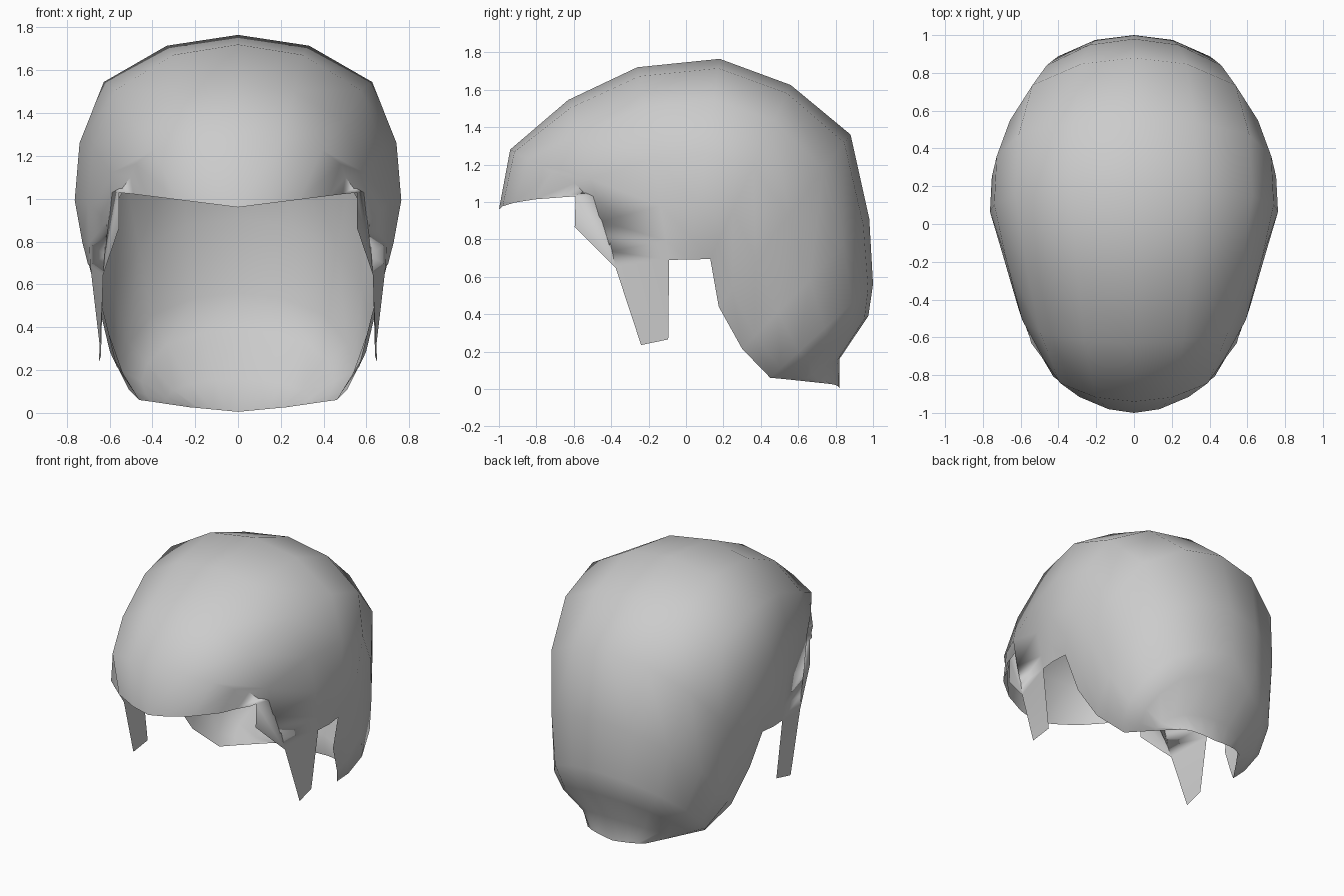
import bpy

# Ribs fan from the centre line over the head down to the hairline at the side.
# Each rib: centre point (y, z), hairline point (x, y, z), widest x, fullness of the curve
ribs = [
    ((-1.00, 0.96), (0.555, -0.59, 1.03), 0.555, 0.0),   # fringe edge
    ((-0.94, 1.28), (0.60, -0.46, 1.03), 0.51, 0.8),
    ((-0.63, 1.545), (0.63, -0.375, 0.645), 0.61, 0.95),
    ((-0.26, 1.72), (0.69, -0.09, 0.69), 0.70, 0.95),    # crown
    ((0.18, 1.765), (0.70, 0.02, 0.692), 0.755, 1.0),
    ((0.56, 1.625), (0.69, 0.13, 0.695), 0.75, 0.95),    # behind the ear
    ((0.88, 1.36), (0.62, 0.175, 0.44), 0.70, 0.8),
    ((0.98, 0.91), (0.565, 0.30, 0.215), 0.64, 0.65),
    ((1.00, 0.56), (0.46, 0.45, 0.06), 0.57, 0.6),
    ((0.975, 0.39), (0.40, 0.535, 0.052), 0.47, 0.6),
    ((0.82, 0.16), (0.34, 0.62, 0.043), 0.36, 0.3),      # nape
    ((0.82, 0.005), (0.23, 0.77, 0.027), 0.23, 0.0),
]
# Shared rib curve: remaining distance to the hairline, share of the widest x (full, slim)
curve = [(1, 0, 0), (0.953, 0.44, 0.24), (0.795, 0.83, 0.52), (0.53, 0.98, 0.77),
         (0.28, 1.01, 0.88), (0.1, 1.0, 0.96), (0, 1, 1)]


def rib_points(centre, edge, width, full):
    pts = []
    for r, q_full, q_slim in curve:
        q = full * q_full + (1 - full) * q_slim
        # the free edges run straight in height, the others follow the curve
        rz = 1 - q if full == 0 else r
        x = width * q
        if r == 0:
            x = edge[0]
        elif r == 0.1:
            x = 0.5 * (edge[0] + x)
        pts.append((x, edge[1] + (centre[0] - edge[1]) * r,
                    edge[2] + (centre[1] - edge[2]) * rz))
    return pts


# Cap surface, right half
n = len(curve)
verts, faces = [], []
for rib in ribs:
    verts += rib_points(*rib)
for i in range(len(ribs) - 1):
    for j in range(n - 1):
        a = i * n + j
        faces.append((a, a + 1, a + n + 1, a + n))


def hairline(i):
    return i * n + n - 1


# Temple patch below the end of the fringe, then the sideburn before the ear
k = len(verts)
verts += [(0.555, -0.595, 0.865), (0.65, -0.24, 0.235), (0.64, -0.095, 0.265)]
faces.append((hairline(0), k, hairline(2), hairline(1)))
faces.append((hairline(2), k + 1, k + 2, hairline(3)))

mesh = bpy.data.meshes.new("hair_cap")
mesh.from_pydata(verts, [], faces)
mesh.polygons.foreach_set("use_smooth", [True] * len(mesh.polygons))
hair = bpy.data.objects.new("hair_cap", mesh)
bpy.context.collection.objects.link(hair)

# Left half
mirror = hair.modifiers.new("mirror", "MIRROR")
mirror.use_axis[0] = True
mirror.use_clip = True
mirror.merge_threshold = 0.001
